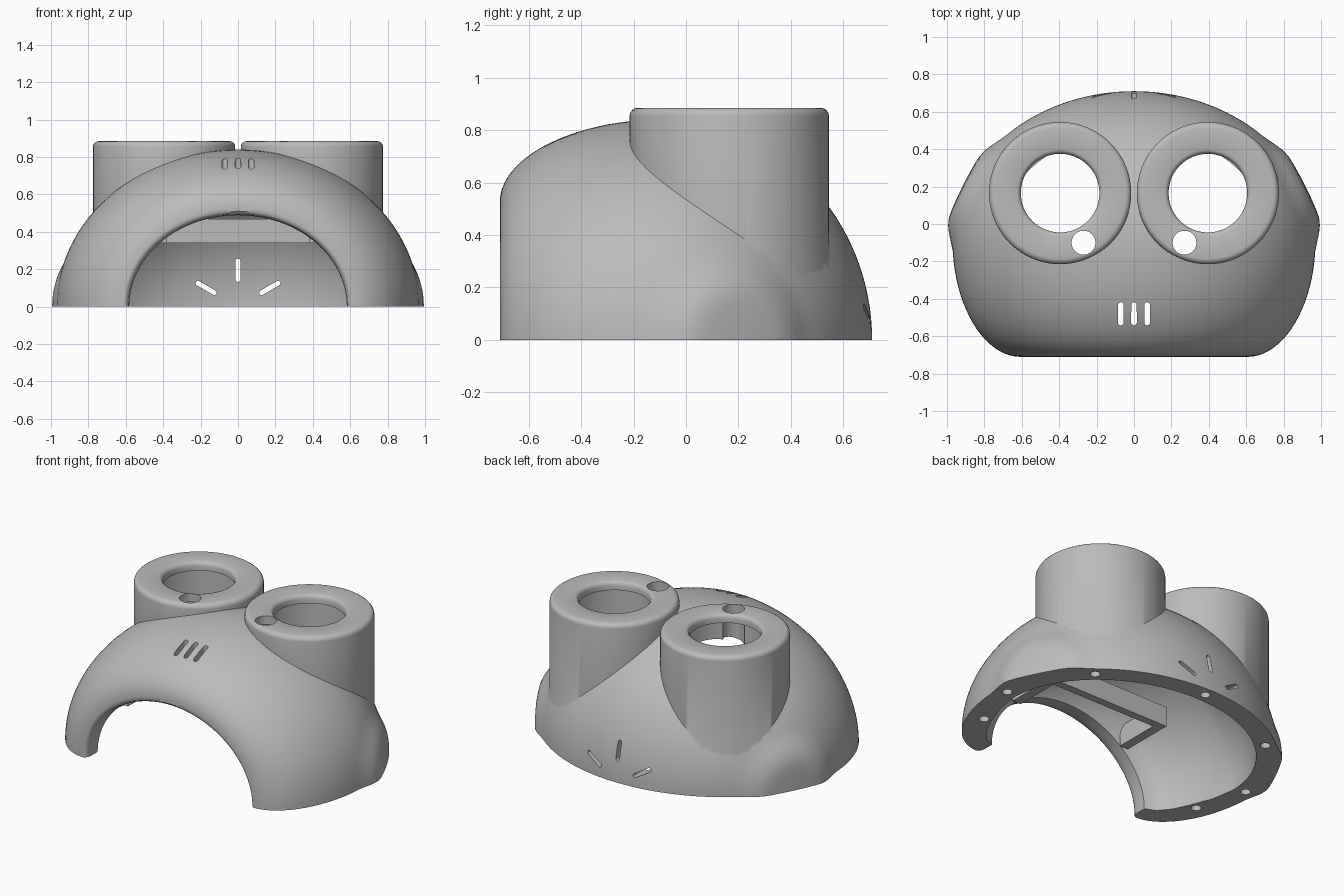
import bpy, bmesh, math
from mathutils import Matrix, Vector

if "Cube" in bpy.data.objects:
    bpy.data.objects.remove(bpy.data.objects["Cube"])

grey = bpy.data.materials.new("matte grey")
grey.use_nodes = True
colour = (0.5, 0.5, 0.5, 1)
grey.diffuse_color = colour
grey.node_tree.nodes["Principled BSDF"].inputs["Base Color"].default_value = colour

ALONG_Y = Matrix.Rotation(-math.pi / 2, 4, 'X')
dome_matrix = Matrix.Diagonal((0.97, 1, 0.84, 1)) @ ALONG_Y
hollow_matrix = Matrix.Diagonal((0.97, 1, 0.815, 1)) @ ALONG_Y


def lathe(bm, profile, matrix, steps):
    """Closed solid turned about local z from (axis, radius) points."""
    rings = []
    for h, r in profile:
        count = steps if r > 0 else 1
        rings.append([bm.verts.new(matrix @ Vector((
            r * math.cos(math.tau * i / steps),
            r * math.sin(math.tau * i / steps), h))) for i in range(count)])
    for a, b in zip(rings, rings[1:]):
        for i in range(steps):
            j = (i + 1) % steps
            corners = [a[i % len(a)], a[j % len(a)], b[j % len(b)], b[i % len(b)]]
            bm.faces.new(list(dict.fromkeys(corners)))


def rod(bm, centre, radius, depth, rotation=Matrix(), stretch=0.0):
    """Cylinder, or a rounded slot when stretched along local x."""
    made = bmesh.ops.create_cone(bm, cap_ends=True, segments=24, radius1=radius,
                                 radius2=radius, depth=depth)["verts"]
    for v in made:
        v.co.x += stretch if v.co.x > 1e-4 else -stretch
    bmesh.ops.transform(bm, matrix=Matrix.Translation(centre) @ rotation, verts=made)


def box(name, low, high):
    bm = bmesh.new()
    low, high = Vector(low), Vector(high)
    place = Matrix.Translation((low + high) / 2) @ Matrix.Diagonal((*(high - low), 1))
    bmesh.ops.create_cube(bm, size=1, matrix=place)
    return finish(name, bm)


def finish(name, bm):
    bmesh.ops.recalc_face_normals(bm, faces=bm.faces)
    mesh = bpy.data.meshes.new(name)
    bm.to_mesh(mesh)
    bm.free()
    mesh.materials.append(grey)
    obj = bpy.data.objects.new(name, mesh)
    bpy.context.collection.objects.link(obj)
    return obj


def combine(target, tool, operation):
    mod = target.modifiers.new(operation, 'BOOLEAN')
    mod.operation = operation
    mod.solver = 'EXACT'
    mod.object = tool
    bpy.ops.object.select_all(action='DESELECT')
    bpy.context.view_layer.objects.active = target
    target.select_set(True)
    bpy.ops.object.modifier_apply(modifier=mod.name)
    bpy.data.objects.remove(tool)


# Dome: rounded front shoulder running into an ellipsoidal back
def shoulder(t):
    return 0.63 + 0.37 * (1 - t ** 1.95) ** (1 / 1.95)


front = [math.sin(math.pi / 2 * (1 - i / 20)) for i in range(20)]
back = [math.pi / 2 * i / 32 for i in range(32)]
profile = [(-0.71, 0)] + [(-0.1 - 0.61 * t, shoulder(t)) for t in front]
profile += [(-0.1 + 0.81 * math.sin(a), math.cos(a)) for a in back] + [(0.71, 0)]
bm = bmesh.new()
lathe(bm, profile, dome_matrix, 144)

# Cheek bumps: push the dome sides out towards a slanted, slightly crowned plane
for v in bm.verts:
    side = 1 if v.co.x > 0 else -1
    n = Vector((side * 0.894, 0.447, 0))
    q = v.co - Vector((side * 0.91, 0.2, 0))
    away = (q - n * q.dot(n)).length
    f = min(1, max(0, (0.34 - away) / 0.18))
    gap = 0.91 - 0.25 * away ** 2 - v.co.dot(n)
    if abs(v.co.x) > 0.4 and gap > 0:
        v.co += n * gap * f * f * (3 - 2 * f)
bmesh.ops.bisect_plane(bm, geom=bm.verts[:] + bm.edges[:] + bm.faces[:],
                       plane_co=(0, 0, 0), plane_no=(0, 0, -1), dist=1e-5,
                       clear_outer=True)
bmesh.ops.holes_fill(bm, edges=[e for e in bm.edges if e.is_boundary], sides=0)
shell = finish("helmet_shell", bm)

# Eye tubes with rounded top rims, and their bores under a thin lid
tubes, bores = bmesh.new(), bmesh.new()
for side in (-1, 1):
    place = Matrix.Translation((side * 0.395, 0.165, 0))
    lathe(tubes, [(0.12, 0), (0.12, 0.38), (0.855, 0.38), (0.866, 0.378),
                  (0.876, 0.371), (0.883, 0.361), (0.885, 0.35), (0.885, 0)], place, 96)
    lathe(bores, [(0.34, 0), (0.34, 0.3), (0.83, 0.3), (0.83, 0.21), (0.86, 0.21),
                  (0.872, 0.214), (0.881, 0.222), (0.886, 0.235), (0.95, 0.235),
                  (0.95, 0)], place, 96)
combine(shell, finish("eye_tubes", tubes), 'UNION')

# Hollow inside with the arched face opening
bm = bmesh.new()
inside = [(-0.8, 0), (-0.8, 0.64), (-0.711, 0.628), (-0.703, 0.614), (-0.69, 0.605),
          (-0.66, 0.6), (-0.6, 0.6), (-0.57, 0.67), (-0.5, 0.73), (-0.4, 0.78),
          (-0.25, 0.84)]
inside += [(-0.1 + 0.685 * math.sin(a), 0.865 * math.cos(a)) for a in back] + [(0.585, 0)]
lathe(bm, inside, hollow_matrix, 112)
hollow = finish("hollow", bm)

# Low frame of the bay behind the vents is left standing in the hollow
combine(hollow, box("bay_back", (-0.44, -0.28, 0.34), (0.44, -0.23, 0.47)), 'DIFFERENCE')
for side in (-1, 1):
    xs = sorted((side * 0.38, side * 0.44))
    combine(hollow, box("bay_side", (xs[0], -0.58, 0.34), (xs[1], -0.24, 0.47)), 'DIFFERENCE')
combine(shell, hollow, 'DIFFERENCE')
combine(shell, finish("tube_bores", bores), 'DIFFERENCE')

# Sensor holes, vent slots and shallow screw holes
bm = bmesh.new()
quarter = Matrix.Rotation(math.pi / 2, 4, 'Z')
for x in (-0.07, 0, 0.07):
    rod(bm, (x, -0.48, 0.75), 0.015, 0.5, quarter, 0.047)
for x, z, angle in ((0, 0.195, 90), (0.17, 0.1, 30), (-0.17, 0.1, -30)):
    turn = Matrix.Rotation(math.radians(-angle), 4, 'Y') @ ALONG_Y
    rod(bm, (x, 0.65, z), 0.013, 0.4, turn, 0.05)
rod(bm, (0, 0.647, 0), 0.03, 0.08)
for side in (-1, 1):
    rod(bm, (side * 0.27, -0.1, 0.65), 0.064, 0.7)
    for x, y in ((0.65, 0.42), (0.91, -0.07), (0.81, -0.4)):
        rod(bm, (side * x, y, 0), 0.03, 0.08)
combine(shell, finish("holes", bm), 'DIFFERENCE')

# Smooth shading with crisp rims
shell.select_set(True)
bpy.context.view_layer.objects.active = shell
bpy.ops.object.shade_smooth_by_angle(angle=math.radians(35))
